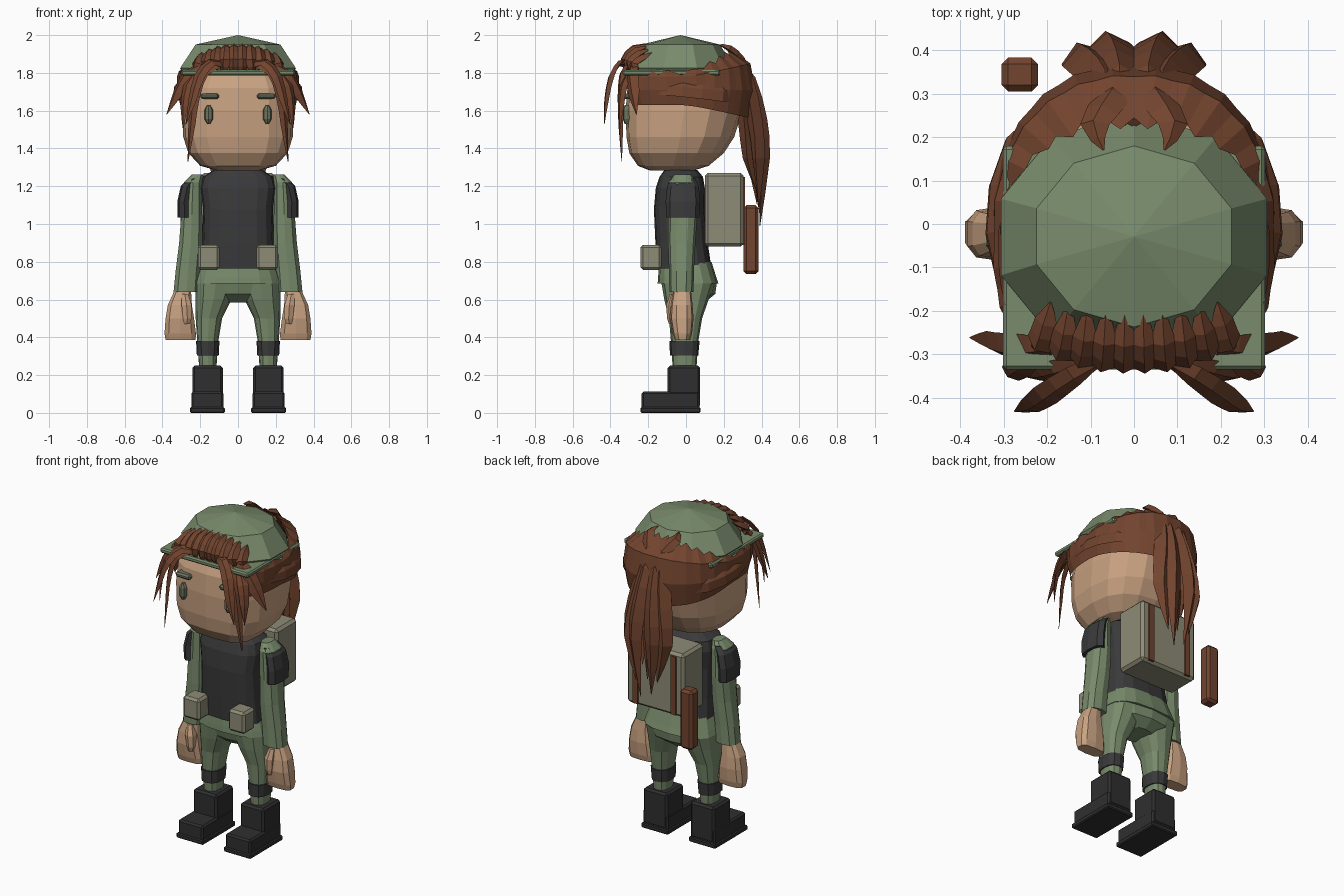
import bpy, bmesh
from math import sin, cos, radians, copysign
from mathutils import Vector

old = bpy.data.objects.get("Cube")
if old:
    bpy.data.objects.remove(old, do_unlink=True)


def material(name, rgb):
    m = bpy.data.materials.new(name)
    m.use_nodes = True
    m.diffuse_color = (*rgb, 1)
    m.node_tree.nodes["Principled BSDF"].inputs["Base Color"].default_value = (*rgb, 1)
    return m


GREEN = material("olive green cloth", (.19, .26, .15))
SKIN = material("skin", (.58, .36, .22))
HAIR = material("auburn brown", (.17, .058, .028))
DARK = material("charcoal vest", (.042, .042, .044))
BOOT = material("black leather", (.028, .028, .03))
KHAKI = material("khaki canvas", (.27, .26, .18))
FACE = material("grey green", (.15, .17, .11))


def finish(name, bm, mat, mirror=False):
    bmesh.ops.remove_doubles(bm, verts=bm.verts, dist=.0005)
    bmesh.ops.recalc_face_normals(bm, faces=bm.faces)
    me = bpy.data.meshes.new(name)
    bm.to_mesh(me)
    bm.free()
    me.materials.append(mat)
    ob = bpy.data.objects.new(name, me)
    bpy.context.collection.objects.link(ob)
    if mirror:
        ob.modifiers.new("Mirror", 'MIRROR').use_mirror_merge = False
    return ob


def skin_rings(bm, rings, closed=True):
    """Join rings of points with quads, capping the ends of a closed tube."""
    loops = [[bm.verts.new(p) for p in r] for r in rings]
    n = len(loops[0])
    for a, b in zip(loops, loops[1:]):
        for i in range(n if closed else n - 1):
            j = (i + 1) % n
            bm.faces.new((a[i], a[j], b[j], b[i]))
    if closed:
        bm.faces.new(loops[0])
        bm.faces.new(loops[-1])


def power(v, e):
    return copysign(abs(v) ** e, v)


def loft(name, rings, mat, n=12, front=.8, back=.8, mirror=False):
    """Each ring is centre x, half width, front y, back y, height."""
    bm, out = bmesh.new(), []
    for cx, w, y0, y1, z in rings:
        pts = []
        for i in range(n):
            a = radians(90 + 360 * i / n)
            e = front if sin(a) < 0 else back
            pts.append((cx + w * power(cos(a), e),
                        (y0 + y1) / 2 + (y1 - y0) / 2 * power(sin(a), e), z))
        out.append(pts)
    skin_rings(bm, out)
    return finish(name, bm, mat, mirror)


def box(name, x, y, z, mat, bevel=.012, mirror=False):
    bm = bmesh.new()
    bmesh.ops.create_cube(bm, size=1)
    for v in bm.verts:
        v.co = [sum(r) / 2 + c * (r[1] - r[0]) for r, c in zip((x, y, z), v.co)]
    if bevel:
        bmesh.ops.bevel(bm, geom=bm.edges[:], offset=bevel, segments=1, affect='EDGES')
    return finish(name, bm, mat, mirror)


def lock(name, pts, widths, depth=.5, mirror=False):
    """A tapered hair strand with a diamond section, lying on the head."""
    pts = [Vector(p) for p in pts]
    path, size = [], []
    for i in range(len(pts) - 1):
        a, b, c, d = pts[max(i - 1, 0)], pts[i], pts[i + 1], pts[min(i + 2, len(pts) - 1)]
        path += [b, (9 * (b + c) - a - d) / 16]
        size += [widths[i], (widths[i] + widths[i + 1]) / 2]
    path.append(pts[-1])
    size.append(widths[-1])
    bm, rings = bmesh.new(), []
    for i, (p, w) in enumerate(zip(path, size)):
        t = (path[min(i + 1, len(path) - 1)] - path[max(i - 1, 0)]).normalized()
        side = t.cross(p - Vector((0, 0, 1.6))).normalized()
        up = side.cross(t)
        w = max(w, .002)
        rings.append([p + side * w, p + up * w * depth, p - side * w, p - up * w * depth])
    skin_rings(bm, rings)
    return finish(name, bm, HAIR, mirror)


# Boots and legs
box("boot_shaft", (.08, .242), (-.097, .075), (.03, .25), BOOT, .012, True)
box("boot_foot", (.077, .247), (-.235, .072), (.02, .112), BOOT, .01, True)
box("boot_sole", (.07, .255), (-.242, .077), (0, .03), BOOT, .006, True)
loft("trouser_leg", [(.16, .045, -.07, .055, .23), (.16, .056, -.08, .065, .38),
                     (.154, .07, -.09, .085, .5), (.13, .095, -.115, .12, .6),
                     (.116, .112, -.13, .15, .69)], GREEN, mirror=True)
loft("knee_band", [(.16, .058, -.085, .065, .305), (.16, .062, -.088, .072, .38)],
     DARK, mirror=True)
loft("hips", [(0, .08, -.06, .1, .585), (0, .19, -.115, .155, .63),
              (0, .225, -.135, .165, .7)], GREEN)

# Torso
loft("shirt_hem", [(0, .232, -.15, .172, .685), (0, .222, -.148, .16, .72),
                   (0, .195, -.14, .135, .8)], GREEN, 16, .7, .7)
loft("vest", [(0, .203, -.155, .135, .765), (0, .19, -.162, .115, .9),
              (0, .184, -.17, .1, 1.08), (0, .2, -.16, .1, 1.19),
              (0, .185, -.14, .09, 1.25), (0, .13, -.115, .06, 1.285)], DARK, 16, .65, .65)
loft("neck", [(0, .095, -.11, .05, 1.24), (0, .085, -.1, .05, 1.34)], SKIN)
box("belt_pouch", (.098, .212), (-.242, -.13), (.757, .89), KHAKI, .014, True)

# Arms and hands
loft("sleeve", [(.215, .03, -.06, .03, 1.262), (.238, .05, -.095, .055, 1.22),
                (.245, .058, -.095, .06, 1.05), (.25, .064, -.095, .05, .9),
                (.265, .068, -.09, .042, .75), (.274, .07, -.088, .04, .64)],
     GREEN, 10, mirror=True)
loft("shoulder_pad", [(.283, .038, -.105, .07, 1.035), (.285, .036, -.108, .075, 1.12),
                      (.268, .035, -.1, .068, 1.2), (.235, .028, -.08, .05, 1.24)],
     DARK, 8, mirror=True)
loft("fist", [(.29, .042, -.065, .025, .66), (.308, .066, -.08, .035, .57),
              (.308, .078, -.085, .04, .5), (.306, .086, -.07, .032, .42),
              (.304, .082, -.058, .022, .385)], SKIN, 10, .65, .65, True)
loft("thumb", [(.282, .02, -.085, -.04, .63), (.272, .03, -.105, -.04, .57),
               (.268, .026, -.1, -.04, .5), (.27, .015, -.09, -.05, .47)],
     SKIN, 6, mirror=True)

# Head and face
loft("head", [(0, .11, -.19, .04, 1.283), (0, .2, -.255, .12, 1.308),
              (0, .262, -.3, .2, 1.375), (0, .29, -.315, .255, 1.46),
              (0, .296, -.32, .3, 1.6), (0, .285, -.31, .31, 1.72),
              (0, .24, -.27, .26, 1.81)], SKIN, 16, .6, .85)
loft("eye", [(.155, .008, -.325, -.29, 1.53), (.155, .022, -.335, -.29, 1.555),
             (.155, .022, -.335, -.29, 1.605), (.155, .008, -.325, -.29, 1.63)],
     FACE, 8, mirror=True)
box("eyebrow", (.1, .2), (-.332, -.27), (1.662, 1.692), FACE, .01, True)

# Cap
loft("cap_crown", [(0, .3, -.3, .24, 1.795), (0, .322, -.315, .255, 1.825),
                   (0, .236, -.237, .18, 1.95), (0, .0005, -.03, -.029, 2.0)],
     GREEN, 10, 1, 1)
box("cap_brim", (-.302, .302), (-.335, .18), (1.785, 1.815), GREEN, .008)

# Swept-back hair shell with a jagged upper edge and ridged strands
bm, rows, steps = bmesh.new(), [[], [], [], []], 36
for i in range(steps + 1):
    a = radians(-136 + 272 * i / steps)
    c, tip = max(0, cos(a)), i % 2
    e = .6 if cos(a) < 0 else .9
    ridge = .012 * tip
    levels = [(.95 - .01 * c, 1.63 - .07 * c),
              (1 + ridge, 1.71),
              (1 - .07 * c + ridge, 1.78 + .07 * c),
              (.97 - .3 * c - .07 * tip * c, 1.79 + .125 * c + .025 * tip)]
    for row, (r, z) in zip(rows, levels):
        depth = .365 if cos(a) > 0 else .33
        row.append((.322 * r * power(sin(a), e), depth * r * power(cos(a), e), z))
skin_rings(bm, rows, closed=False)
finish("hair_shell", bm, HAIR)

# Ponytail
for k, (x, dy, end) in enumerate([(-.12, .0, 1.1), (-.06, .025, 1.02), (0, -.03, 1.1),
                                  (.06, .025, .99), (.12, .0, 1.08), (-.05, -.05, 1.2),
                                  (.06, -.05, 1.18)]):
    lock(f"ponytail_lock_{k + 1}",
         [(x * .6, .24, 1.88), (x * .5, .32 + dy / 2, 1.76), (x * .8, .365 + dy, 1.55),
          (x, .385 + dy, 1.35), (x * .6, .385 + dy / 4, end)],
         [.03, .055, .058, .05, 0], .7)
lock("crown_curl", [(.07, .17, 1.95), (.09, .23, 1.93), (.05, .29, 1.87), (.03, .35, 1.74)],
     [0, .035, .045, .03], .5, True)
lock("temple_sweep", [(.28, -.2, 1.72), (.325, -.02, 1.72), (.28, .19, 1.7), (.1, .34, 1.68)],
     [.03, .05, .055, .03], .3, True)

# Fringe tufts over the cap front
for k in range(5):
    x = .022 + .045 * k
    drop = .012 * k * k / 4
    lock(f"fringe_tuft_{k + 1}",
         [(x * 1.12, -.31 + drop, 1.81), (x * 1.08, -.325 + drop, 1.87 - drop / 2),
          (x, -.275 + drop, 1.93 - drop), (x * .95, -.18, 1.955 - drop)],
         [.02, .034, .03, 0], .6, True)

# Loose locks framing the face
lock("forward_lock", [(.07, -.31, 1.84), (.14, -.35, 1.855), (.205, -.395, 1.78),
                      (.24, -.42, 1.66), (.275, -.432, 1.53)], [.02, .03, .033, .025, 0], .4, True)
lock("long_lock", [(.1, -.31, 1.84), (.18, -.335, 1.8), (.225, -.345, 1.68),
                   (.245, -.345, 1.52), (.265, -.34, 1.33)], [.02, .03, .03, .022, 0], .4, True)
lock("outer_lock", [(.2, -.28, 1.83), (.27, -.285, 1.78), (.32, -.275, 1.69),
                    (.378, -.262, 1.58)], [.03, .045, .038, 0], .5, True)
lock("side_lock", [(.22, -.3, 1.8), (.265, -.33, 1.73), (.285, -.345, 1.62),
                   (.29, -.35, 1.5)], [.02, .032, .025, 0], .4, True)

# Backpack, its straps and the loose bedroll bar
box("backpack", (-.195, .195), (.1, .305), (.88, 1.27), KHAKI, .016)
box("backpack_strap", (.113, .148), (.29, .313), (.89, 1.25), HAIR, 0, True)
box("hanging_bar", (-.305, -.221), (.305, .383), (.735, 1.1), HAIR, .015)
